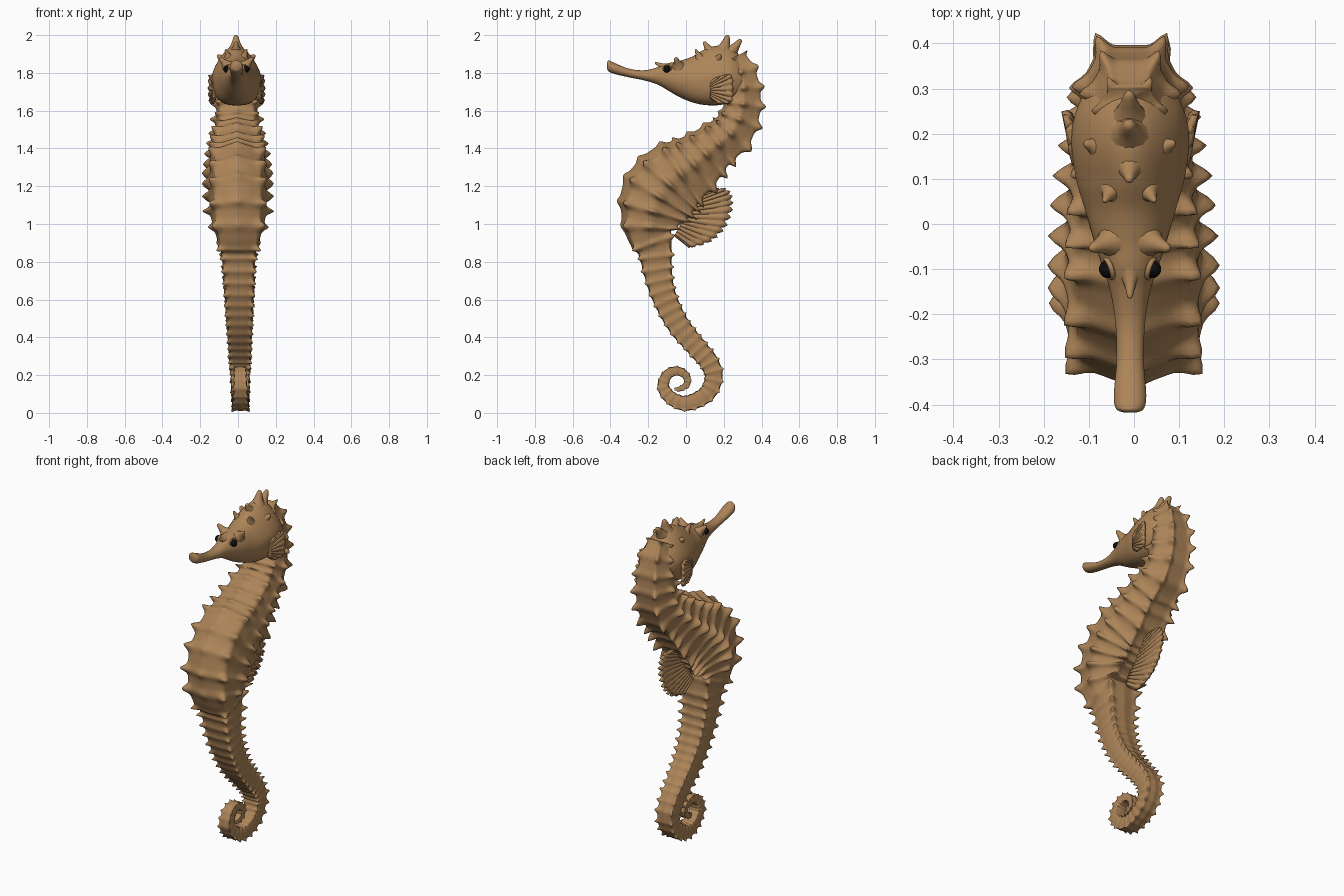
import bpy, bmesh, math
from mathutils import Vector

if "Cube" in bpy.data.objects:
    bpy.data.objects.remove(bpy.data.objects["Cube"])


def material(name, rgb):
    m = bpy.data.materials.new(name)
    m.diffuse_color = (*rgb, 1)
    m.use_nodes = True
    m.node_tree.nodes["Principled BSDF"].inputs["Base Color"].default_value = m.diffuse_color
    return m


TAN = material("tan brown", (0.42, 0.235, 0.10))
BLACK = material("eye black", (0.004, 0.004, 0.004))


def finish(name, bm, mat):
    # whole animal leans slightly sideways from tail to head
    for v in bm.verts:
        v.co.x += 0.014 - 0.0125 * v.co.z
    bmesh.ops.recalc_face_normals(bm, faces=bm.faces)
    me = bpy.data.meshes.new(name)
    bm.to_mesh(me)
    bm.free()
    me.materials.append(mat)
    for p in me.polygons:
        p.use_smooth = True
    ob = bpy.data.objects.new(name, me)
    bpy.context.collection.objects.link(ob)
    return ob


def spline(pts, n):
    # Catmull-Rom through tuples of any length
    pts = [Vector(p) for p in pts]
    out = []
    for i in range(len(pts) - 1):
        a, b, c, d = pts[max(i - 1, 0)], pts[i], pts[i + 1], pts[min(i + 2, len(pts) - 1)]
        for k in range(n):
            t = k / n
            out.append(0.5 * (2 * b + (c - a) * t + (2 * a - 5 * b + 4 * c - d) * t * t
                              + (3 * b - a - 3 * c + d) * t ** 3))
    return out + [pts[-1]]


def skin(name, rings, mat):
    bm = bmesh.new()
    rows = [[bm.verts.new(p) for p in r] for r in rings]
    n = len(rows[0])
    for a, b in zip(rows, rows[1:]):
        for j in range(n):
            bm.faces.new((a[j], a[(j + 1) % n], b[(j + 1) % n], b[j]))
    bm.faces.new(rows[0])
    bm.faces.new(rows[-1])
    return finish(name, bm, mat)


# Body: y, z, half depth, half width, from nape to tail tip
PATH = [(.25, 1.88, .065, .06), (.29, 1.80, .08, .085), (.305, 1.70, .092, .10),
        (.292, 1.59, .103, .105), (.242, 1.485, .115, .113), (.14, 1.40, .13, .128),
        (.034, 1.31, .168, .14), (-.07, 1.235, .198, .145), (-.145, 1.14, .205, .145),
        (-.18, 1.05, .175, .142), (-.192, .955, .135, .125), (-.165, .86, .10, .10),
        (-.148, .74, .082, .087), (-.115, .615, .071, .079), (-.043, .47, .064, .069),
        (.063, .34, .058, .061), (.12, .27, .055, .057), (.147, .19, .052, .053),
        (.108, .10, .048, .049), (.01, .052, .044, .045), (-.07, .072, .039, .041),
        (-.12, .135, .034, .038), (-.10, .2, .029, .034), (-.05, .222, .026, .030),
        (-.002, .2, .022, .026), (.006, .155, .019, .022), (-.03, .128, .015, .018),
        (-.06, .127, .007, .008)]
# half cross-sections from belly keel to back: keeled trunk, squarish tail
TRUNK = [(0, 1), (.85, .72), (1.04, 0), (.58, -.94), (0, -.94)]
TAIL = [(0, .93), (.83, .82), (.97, 0), (.83, -.82), (0, -.93)]
STEPS, SIDE = 16, 9
samples = spline(PATH, STEPS)
rings, phase = [], 0.0
for i, s in enumerate(samples):
    nxt, prv = samples[min(i + 1, len(samples) - 1)], samples[max(i - 1, 0)]
    t = Vector((nxt[0] - prv[0], nxt[1] - prv[1])).normalized()
    belly = Vector((t.y, -t.x))
    y, z, r, rx = s
    trunk = max(0, min(1, (11 - i / STEPS) / 2))      # 1 on trunk, 0 on tail
    coil = max(0, min(1, (i / STEPS - 15) / 4))       # 1 in the curled tail
    if i:
        step = math.hypot(s[0] - prv[0], s[1] - prv[1])
        phase += step / (0.085 * trunk + (0.015 + 0.58 * r) * (1 - trunk))
    p = phase - round(phase)
    band, tip = math.exp(-(p / 0.22) ** 2), math.exp(-(p / 0.17) ** 2)
    amp = min(0.034, 0.006 + 0.21 * r)
    weights = (.3 * trunk, 1 - .75 * coil, .9 * trunk, 1.1 - .3 * coil)
    half = [Vector(a).lerp(Vector(b), 1 - trunk) for a, b in zip(TRUNK, TAIL)]
    ring = []
    for j in range(8 * SIDE):
        side = 1 if j <= 4 * SIDE else -1
        h = j if side > 0 else 8 * SIDE - j
        k = min(h // SIDE, 3)
        f = h / SIDE - k
        q = half[k].lerp(half[k + 1], f)
        q *= 1 + (.05 * math.sin(math.pi * f) if k < 3 else 0)
        lump = sum(w * math.exp(-((h - g * SIDE) / 1.8) ** 2) for g, w in enumerate(weights))
        d = amp * lump * (0.15 + tip) + min(r, .14) * 0.07 * (band - 0.5)
        q = Vector((q.x * rx, q.y * r))
        q += q.normalized() * d
        ring.append((side * q.x, y + belly.x * q.y, z + belly.y * q.y))
    rings.append(ring)
skin("ringed_body_and_tail", rings, TAN)

# Head and snout: y, top, bottom, half width; the crown narrows to a crest, jaw is squarer
HEAD = [(-.418, 1.852, 1.825, .012), (-.41, 1.866, 1.808, .030), (-.38, 1.853, 1.795, .036),
        (-.30, 1.822, 1.776, .030), (-.22, 1.814, 1.76, .033), (-.15, 1.83, 1.738, .044),
        (-.10, 1.85, 1.71, .06), (-.04, 1.862, 1.675, .080), (.03, 1.885, 1.645, .10),
        (.10, 1.925, 1.63, .120), (.18, 1.945, 1.63, .130), (.25, 1.925, 1.65, .120),
        (.31, 1.86, 1.69, .085), (.335, 1.81, 1.75, .03)]
rings = []
for h in spline(HEAD, 6):
    back = max(0, min(1, (h[0] + .02) / .12))
    ring = []
    for k in range(40):
        a = 2 * math.pi * k / 40
        c, q = math.cos(a), math.sin(a)
        n = 2 + .8 * back if c < 0 else 2
        rho = (abs(c) ** n + abs(q) ** n) ** (-1 / n)
        ring.append((h[3] * q * rho * (1 - .32 * back * max(0, c)), h[0],
                     (h[1] + h[2]) / 2 + (h[1] - h[2]) / 2 * c * rho))
    rings.append(ring)
skin("head_and_snout", rings, TAN)


# Crown and face spines: concave tapered spikes
def spike(bm, base, tip, r):
    base, tip = Vector(base), Vector(tip)
    axis = (tip - base).normalized()
    u = axis.orthogonal().normalized()
    w = axis.cross(u)
    prev = None
    for f, k in ((-.3, 1.5), (0, 1.05), (.3, .66), (.6, .45), (.85, .32), (.96, .2), (1, .05)):
        row = [bm.verts.new(base.lerp(tip, f) + r * k * (u * math.cos(a) + w * math.sin(a)))
               for a in (2 * math.pi * j / 12 for j in range(12))]
        if prev:
            for j in range(12):
                bm.faces.new((prev[j], prev[(j + 1) % 12], row[(j + 1) % 12], row[j]))
        prev = row
    bm.faces.new(prev)


bm = bmesh.new()
for base, tip, r in (((0, .20, 1.92), (0, .222, 2.0), .045), ((0, .235, 1.905), (0, .292, 1.977), .042),
                     ((0, .125, 1.915), (0, .095, 1.966), .032), ((0, -.115, 1.83), (0, -.165, 1.855), .022)):
    spike(bm, base, tip, r)
for sx in (-1, 1):
    for base, tip, r in (((.045, -.04, 1.835), (.088, -.055, 1.88), .034),
                         ((.042, .07, 1.885), (.056, .05, 1.925), .022),
                         ((.07, .17, 1.87), (.10, .18, 1.895), .03)):
        spike(bm, (sx * base[0], *base[1:]), (sx * tip[0], *tip[1:]), r)
finish("head_spines", bm, TAN)


# Fins: ribbed fans between a root line and a rim curve
def fan(name, root, rim, rays, side, thick, tooth):
    rim = spline(rim, 24)
    a, b = Vector(root[0]), Vector(root[1])
    bm = bmesh.new()
    cols = []
    n = rays * 4
    for i in range(n + 1):
        f = i / n
        start, end = a.lerp(b, f), rim[round(f * (len(rim) - 1))]
        rib = (0, 1, 0, -1)[i % 4]
        cols.append([bm.verts.new(start.lerp(end, k / 6 * (1 + (tooth * rib if k == 6 else 0)))
                                  + Vector((side * .004 * rib, 0, 0))) for k in range(7)])
    for p, q in zip(cols, cols[1:]):
        for k in range(6):
            bm.faces.new((p[k], q[k], q[k + 1], p[k + 1]))
    ob = finish(name, bm, TAN)
    m = ob.modifiers.new("thickness", 'SOLIDIFY')
    m.thickness = thick
    m.offset = 0


fan("dorsal_fin", ((0, .05, 1.15), (0, -.06, .94)),
    [(0, .13, 1.185), (0, .215, 1.178), (0, .238, 1.10), (0, .205, .99), (0, .125, .91), (0, .02, .876)],
    14, 1, .016, .06)
for sx, side in ((-1, "left"), (1, "right")):
    fan(side + "_pectoral_fin", ((sx * .118, .13, 1.75), (sx * .118, .13, 1.67)),
        [(sx * .128, .165, 1.775), (sx * .138, .238, 1.785), (sx * .142, .247, 1.71),
         (sx * .136, .238, 1.645), (sx * .126, .165, 1.64)], 9, sx, .014, .03)

    # Eye with raised lid
    eye = Vector((sx * .049, -.10, 1.82))
    look = Vector((sx, -.35, .25)).normalized()
    bm = bmesh.new()
    bmesh.ops.create_uvsphere(bm, u_segments=20, v_segments=12, radius=.020)
    bmesh.ops.translate(bm, verts=bm.verts, vec=eye)
    finish(side + "_eye", bm, BLACK)
    u = look.orthogonal().normalized()
    w = look.cross(u)
    bm = bmesh.new()
    grid = []
    for i in range(24):
        a = 2 * math.pi * i / 24
        out = u * math.cos(a) + w * math.sin(a)
        grid.append([bm.verts.new(eye - look * .003 + out * (.022 + .005 * math.cos(t)) + look * .006 * math.sin(t))
                     for t in (2 * math.pi * k / 8 for k in range(8))])
    for i in range(24):
        for k in range(8):
            p, q = grid[i], grid[(i + 1) % 24]
            bm.faces.new((p[k], q[k], q[(k + 1) % 8], p[(k + 1) % 8]))
    finish(side + "_eyelid", bm, TAN)
